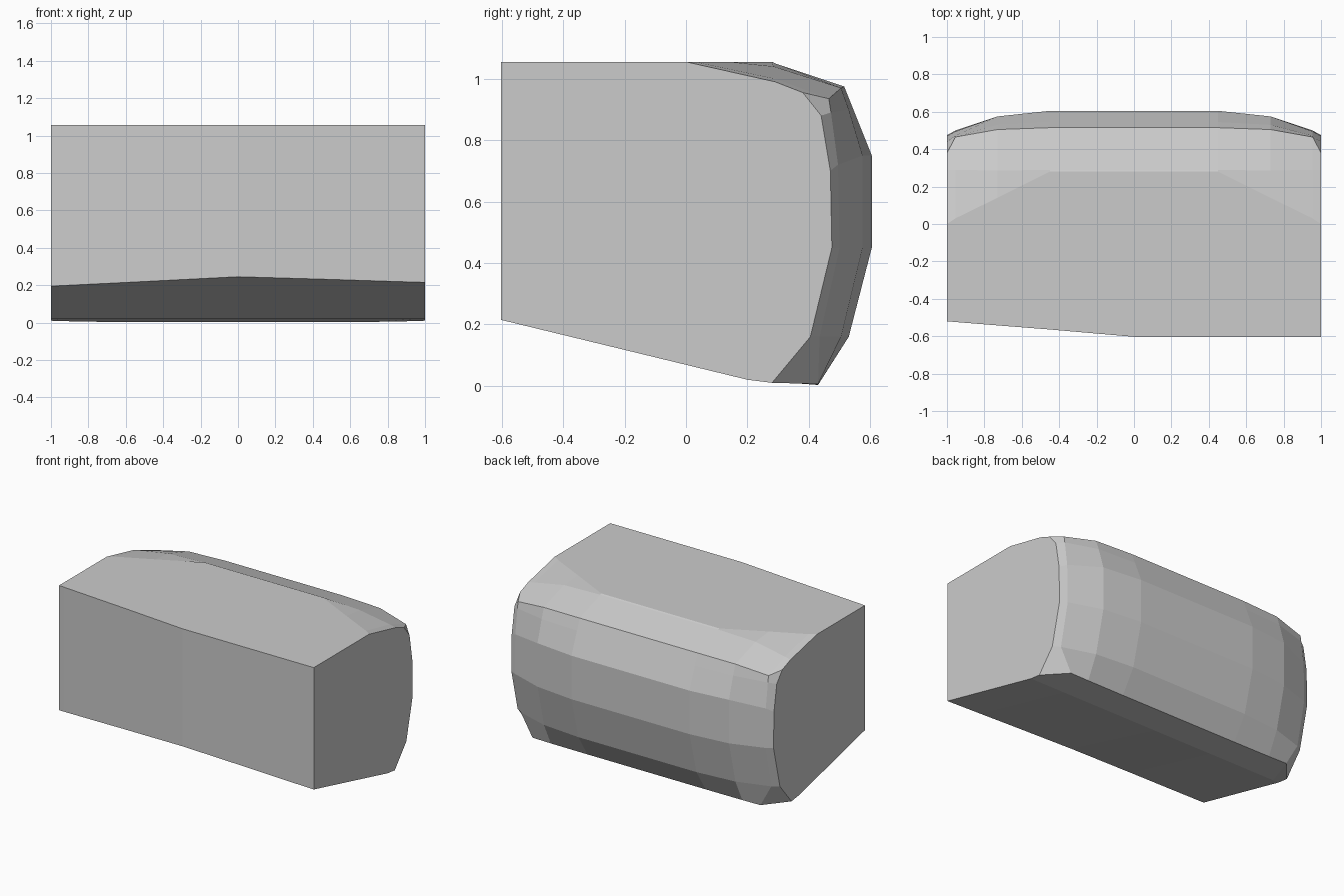
import bpy, bmesh

if "Cube" in bpy.data.objects:
    bpy.data.objects.remove(bpy.data.objects["Cube"])

# Stone colour
stone = bpy.data.materials.new("pale grey stone")
stone.diffuse_color = (0.6, 0.6, 0.6, 1)
stone.use_nodes = True
stone.node_tree.nodes["Principled BSDF"].inputs["Base Color"].default_value = stone.diffuse_color

# Half profiles (y, z): top edge, rounded back, underside
MID = [(.28, 1.055), (.29, 1.05), (.515, .975), (.545, .90), (.605, .75),
       (.605, .45), (.53, .16), (.43, .003), (.20, .02)]
SHOULDER = [(.14, 1.055), (.285, 1.04), (.505, .97), (.53, .90), (.575, .75),
            (.575, .45), (.505, .16), (.43, .004), (.20, .02)]
CORNER = [(.03, 1.055), (.29, 1.0), (.465, .935), (.472, .89), (.495, .72),
          (.50, .45), (.435, .16), (.43, .006), (.20, .02)]
END = [(0, 1.055), (.29, .99), (.38, .955), (.44, .88), (.47, .70),
       (.475, .45), (.405, .16), (.28, .01), (.20, .02)]

# Stations along x, with front y and front bottom z
STATIONS = [(-1, END, -.52, .195), (-.955, CORNER, -.524, .197),
            (-.73, SHOULDER, -.542, .208), (-.45, MID, -.564, .222),
            (0, MID, -.603, .245), (.45, MID, -.603, .232),
            (.73, SHOULDER, -.603, .223), (.955, CORNER, -.603, .216),
            (1, END, -.603, .215)]

bm = bmesh.new()
rings = []
for x, profile, front, low in STATIONS:
    points = [(front, 1.055)] + profile + [(front, low)]
    ring = []
    for i, (y, z) in enumerate(points):
        # the lower back corner is cut further in
        px = x * .91 if profile is CORNER and i == 8 else x
        ring.append(bm.verts.new((px, y, z)))
    rings.append(ring)

# Skin between stations, and the two flat ends
for a, b in zip(rings, rings[1:]):
    n = len(a)
    for i in range(n):
        j = (i + 1) % n
        bm.faces.new((a[i], a[j], b[j], b[i]))
bm.faces.new(rings[0])
bm.faces.new(rings[-1])
bmesh.ops.recalc_face_normals(bm, faces=bm.faces)

mesh = bpy.data.meshes.new("stone_block")
bm.to_mesh(mesh)
bm.free()
block = bpy.data.objects.new("stone_block", mesh)
bpy.context.collection.objects.link(block)
mesh.materials.append(stone)

# Faceted rounding with the hard rims kept crisp
bpy.context.view_layer.objects.active = block
block.select_set(True)
bpy.ops.object.shade_flat()
